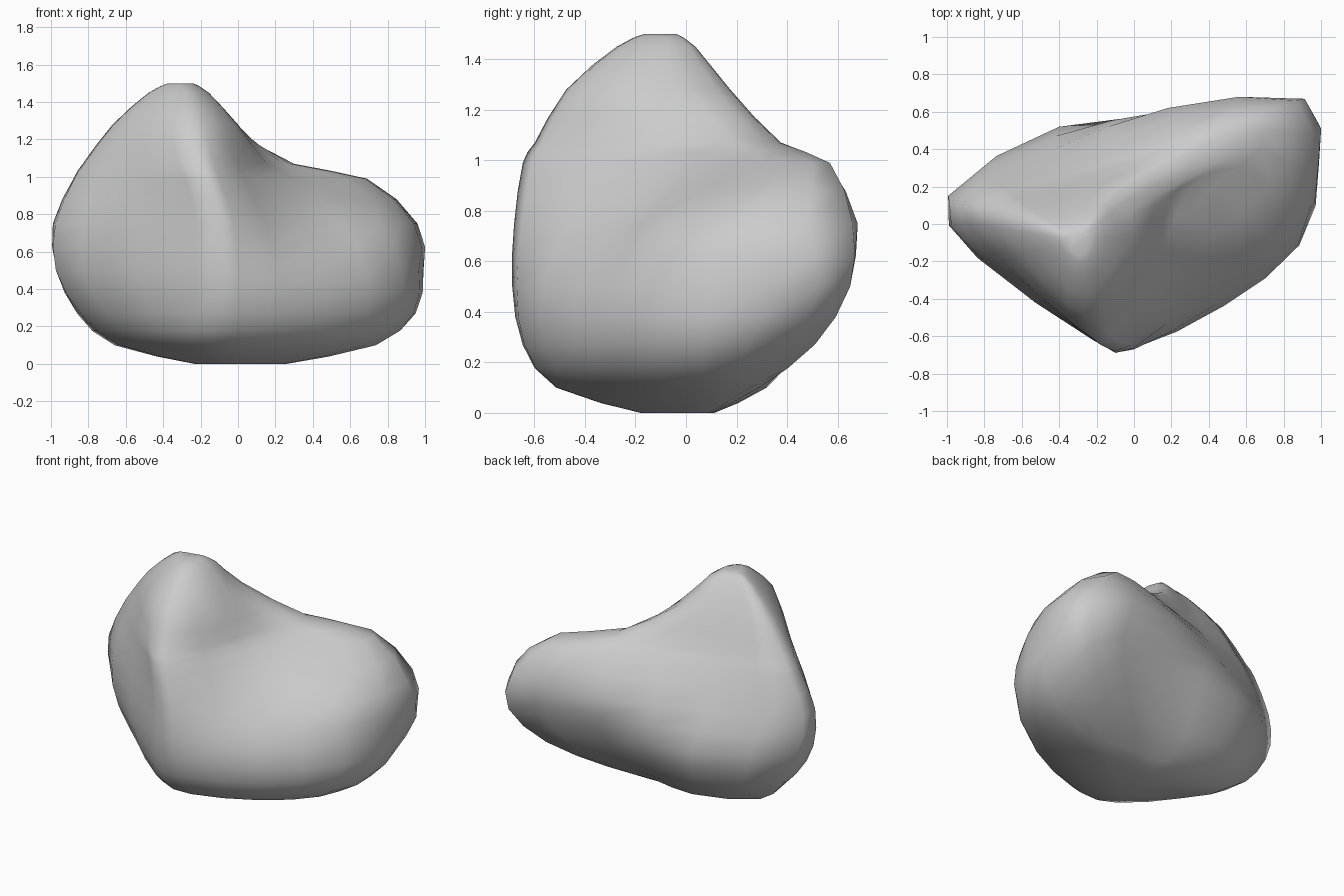
import bpy
import bmesh
from mathutils import Vector

default_cube = bpy.data.objects.get("Cube")
if default_cube:
    bpy.data.objects.remove(default_cube, do_unlink=True)


def ring(height, *outline):
    """Horizontal section: left tip, round the front spine, valley, side lobe, then the back."""
    return [Vector((x, y, height)) for x, y in outline]


def shrink(section, factor, height, centre):
    """Smaller copy of a section, used to round off the ends."""
    middle = Vector((*centre, height))
    return [middle + factor * (Vector((p.x, p.y, height)) - middle) for p in section]


def between(before, start, end, after):
    """Point halfway along a smooth curve that passes through start and end."""
    return (start + end) * .5 + (start + end - before - after) / 16


def refine_ring(section):
    """Add a point between each pair of neighbours round a closed section."""
    n = len(section)
    finer = []
    for i in range(n):
        finer.append(section[i])
        finer.append(between(section[i - 1], section[i], section[(i + 1) % n], section[(i + 2) % n]))
    return finer


def refine_stack(stack):
    """Add a section between each pair of sections."""
    last = len(stack) - 1
    finer = []
    for i in range(last):
        finer.append(stack[i])
        around = (stack[max(i - 1, 0)], stack[i], stack[i + 1], stack[min(i + 2, last)])
        finer.append([between(*points) for points in zip(*around)])
    return finer + [stack[last]]


# Sections of the boulder
foot = ring(.1, (-.66, .14), (-.52, -.16), (-.25, -.46), (0, -.51), (.4, -.34),
            (.68, -.08), (.72, .18), (.4, .29), (.05, .28), (-.27, .32))
underside = ring(.27, (-.86, .17), (-.7, -.2), (-.23, -.58), (0, -.64), (.48, -.43),
                 (.85, -.12), (.95, .25), (.71, .51), (.2, .44), (-.38, .45))
belly = ring(.5, (-.97, .17), (-.83, -.18), (-.22, -.62), (0, -.67), (.45, -.42),
             (.88, -.1), (.99, .34), (.9, .65), (.26, .57), (-.4, .52))
waist = ring(.75, (-.99, .13), (-.82, -.18), (-.22, -.61), (-.02, -.65), (.34, -.27),
             (.75, -.08), (.94, .25), (.87, .66), (.18, .62), (-.45, .39))
shoulder = ring(.99, (-.88, .12), (-.75, -.15), (-.28, -.57), (-.1, -.61), (.18, -.13),
                (.42, .2), (.68, .4), (.62, .57), (.24, .49), (-.4, .27))
neck = ring(1.07, (-.83, .1), (-.71, -.15), (-.32, -.53), (-.13, -.57), (.1, -.17),
            (.19, .12), (.28, .24), (.28, .37), (.06, .35), (-.4, .22))
crown = ring(1.28, (-.67, .06), (-.6, -.15), (-.36, -.43), (-.18, -.46), (-.03, -.27),
             (0, -.05), (-.02, .06), (-.09, .17), (-.22, .16), (-.44, .1))

peak = (-.3, -.09)
sections = [shrink(foot, .35, 0, (0, 0)), foot, underside, belly, waist, shoulder, neck, crown,
            shrink(crown, .48, 1.45, peak), shrink(crown, .2, 1.5, peak)]
sections = refine_stack([refine_ring(section) for section in sections])

# Loft the sections into one closed skin
bm = bmesh.new()
loops = [[bm.verts.new(p) for p in section] for section in sections]
count = len(loops[0])
for lower, upper in zip(loops, loops[1:]):
    for i in range(count):
        j = (i + 1) % count
        bm.faces.new((lower[i], lower[j], upper[j], upper[i]))
bm.faces.new(reversed(loops[0]))
bm.faces.new(loops[-1])
bmesh.ops.recalc_face_normals(bm, faces=bm.faces)
mesh = bpy.data.meshes.new("boulder")
bm.to_mesh(mesh)
bm.free()
boulder = bpy.data.objects.new("boulder", mesh)
bpy.context.collection.objects.link(boulder)
bpy.context.view_layer.objects.active = boulder
boulder.select_set(True)

# Plain grey stone
stone = bpy.data.materials.new("stone_grey")
stone.use_nodes = True
colour = (.6, .6, .6, 1)
stone.diffuse_color = colour
stone.node_tree.nodes["Principled BSDF"].inputs["Base Color"].default_value = colour
boulder.data.materials.append(stone)
bpy.ops.object.shade_smooth_by_angle(angle=1.3)
